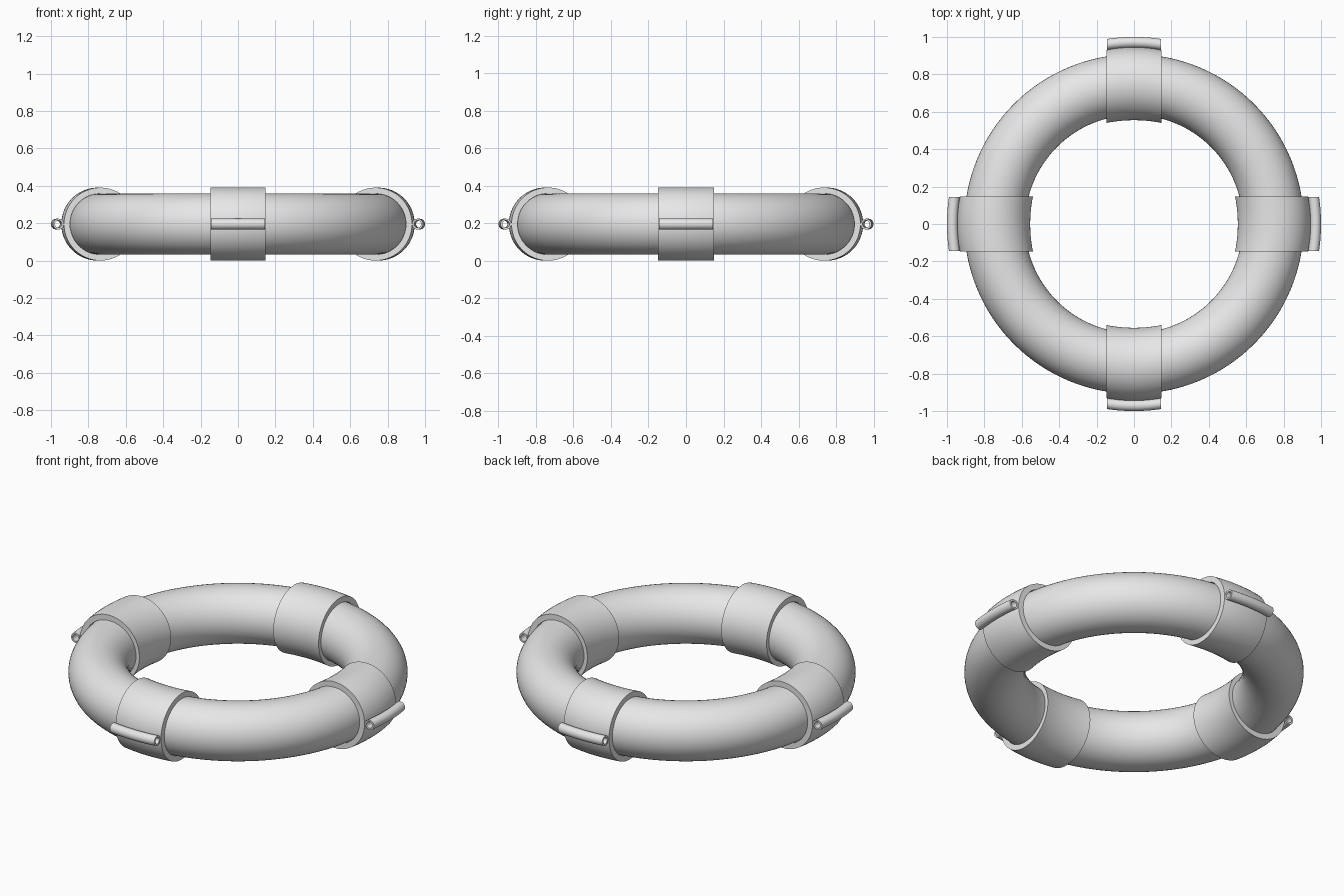
import bpy, bmesh
from math import sin, cos, pi, sqrt, radians

cube = bpy.data.objects.get("Cube")
if cube:
    bpy.data.objects.remove(cube, do_unlink=True)

MID_Z = 0.195

grey = bpy.data.materials.new("plain_grey")
grey.use_nodes = True
colour = (0.8, 0.8, 0.8, 1)
grey.diffuse_color = colour
grey.node_tree.nodes["Principled BSDF"].inputs["Base Color"].default_value = colour


def finish(obj, name):
    obj.name = name
    obj.data.materials.append(grey)
    bpy.ops.object.select_all(action='DESELECT')
    obj.select_set(True)
    bpy.context.view_layer.objects.active = obj
    bpy.ops.object.shade_smooth_by_angle(angle=radians(35))


def bent_sleeve(name, path_radius, outer, inner, half, turn, sides, steps=12):
    """Hollow tube whose parallel rings follow the curve of the main ring."""
    bm = bmesh.new()
    skins = []
    for r in (outer, inner):
        rings = []
        for i in range(steps + 1):
            x = half * (2 * i / steps - 1)
            # shift each ring inward along the arc
            y = -sqrt(path_radius ** 2 - x * x)
            rings.append([bm.verts.new((x, y + r * cos(2 * pi * k / sides),
                                        r * sin(2 * pi * k / sides)))
                          for k in range(sides)])
        skins.append(rings)
    out, inn = skins
    strips = list(zip(out, out[1:])) + list(zip(inn, inn[1:]))
    strips += [(out[0], inn[0]), (out[-1], inn[-1])]
    for a, b in strips:
        for k in range(sides):
            n = (k + 1) % sides
            bm.faces.new((a[k], a[n], b[n], b[k]))
    bmesh.ops.recalc_face_normals(bm, faces=bm.faces)
    mesh = bpy.data.meshes.new(name)
    bm.to_mesh(mesh)
    bm.free()
    obj = bpy.data.objects.new(name, mesh)
    bpy.context.collection.objects.link(obj)
    obj.location.z = MID_Z
    obj.rotation_euler.z = turn
    finish(obj, name)


# Main float ring
bpy.ops.mesh.primitive_torus_add(major_radius=0.745, minor_radius=0.163,
                                 major_segments=128, minor_segments=48,
                                 location=(0, 0, MID_Z))
finish(bpy.context.object, "float_ring")

# Four bands, each with a hollow rope tube on its outer side
for i, side in enumerate(("front", "left", "back", "right")):
    turn = i * pi / 2
    bent_sleeve(side + "_band", 0.75, 0.195, 0.163, 0.148, turn, 64)
    bent_sleeve(side + "_rope_tube", 0.971, 0.029, 0.019, 0.145, turn, 24)
